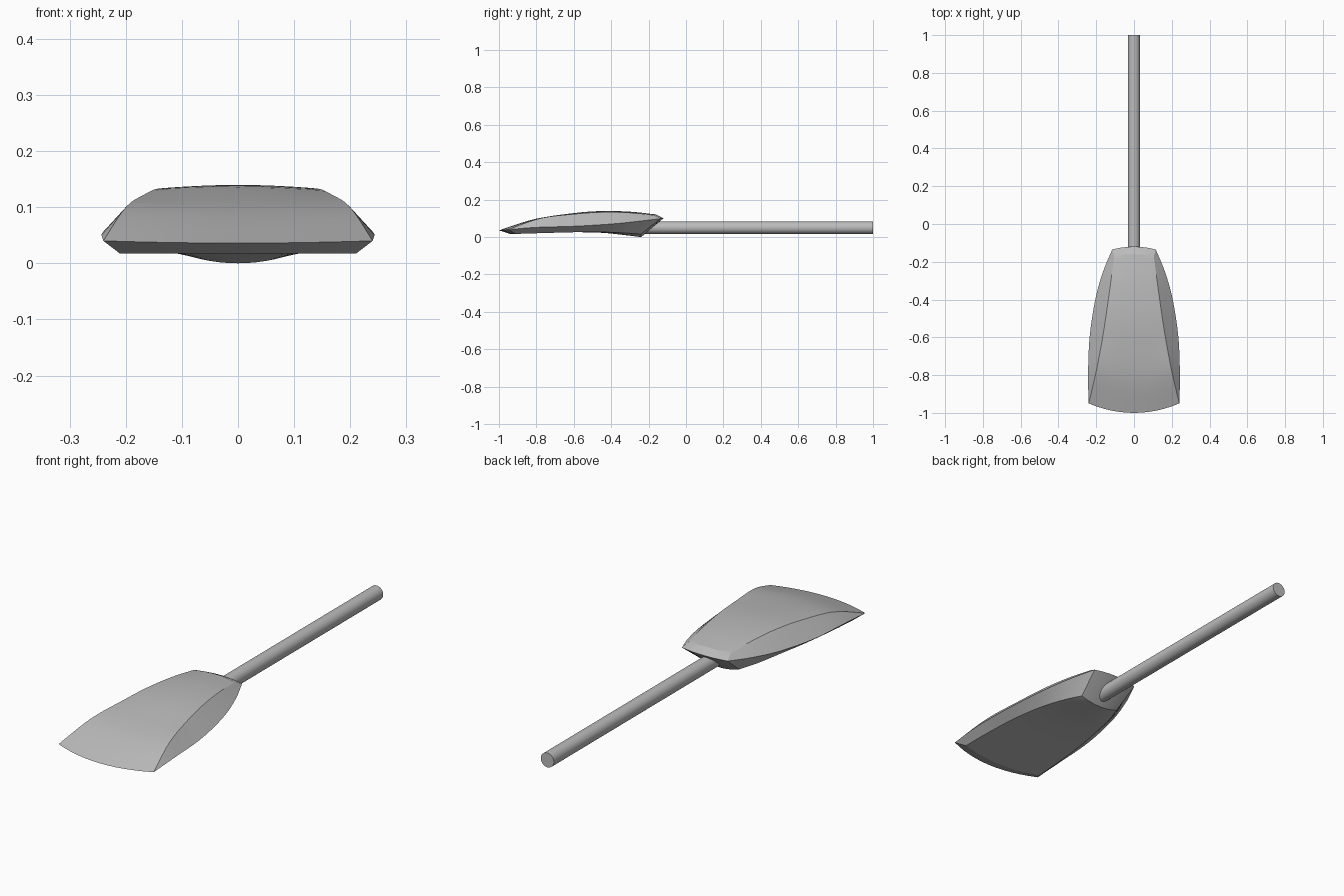
import bpy, bmesh
from math import radians, pi
from mathutils import Matrix, Vector

cube = bpy.data.objects.get("Cube")
if cube:
    bpy.data.objects.remove(cube)

grey = bpy.data.materials.new("plain grey")
grey.use_nodes = True
COLOUR = (0.5, 0.5, 0.5, 1)
grey.diffuse_color = COLOUR
grey.node_tree.nodes["Principled BSDF"].inputs["Base Color"].default_value = COLOUR

STEPS, ACROSS = 24, 12


def spline(keys, u):
    """Smooth interpolation through evenly spaced key rows."""
    s = u * (len(keys) - 1)
    i = min(int(s), len(keys) - 2)
    f = s - i
    a, b, c, d = (keys[max(0, min(len(keys) - 1, i + k))] for k in (-1, 0, 1, 2))
    return [q + 0.5 * f * (r - p + f * (2 * p - 5 * q + 4 * r - w + f * (3 * (q - r) + w - p)))
            for p, q, r, w in zip(a, b, c, d)]


def row(y, half, z, bow=0.0, rise=0.0):
    """Points across the blade, bowed in y and cambered in z at the middle."""
    pts = []
    for k in range(ACROSS + 1):
        s = 2 * k / ACROSS - 1
        c = 1 - s * s
        pts.append(Vector((half * s, y + bow * c, z + rise * c)))
    return pts


def finish(bm, name, angle):
    bmesh.ops.remove_doubles(bm, verts=bm.verts, dist=0.0002)
    bmesh.ops.recalc_face_normals(bm, faces=bm.faces)
    mesh = bpy.data.meshes.new(name)
    bm.to_mesh(mesh)
    bm.free()
    ob = bpy.data.objects.new(name, mesh)
    bpy.context.collection.objects.link(ob)
    mesh.materials.append(grey)
    bpy.ops.object.select_all(action='DESELECT')
    ob.select_set(True)
    bpy.context.view_layer.objects.active = ob
    bpy.ops.object.shade_smooth_by_angle(angle=radians(angle))
    return ob


# Guide lines from tip to back: y, half width, z, bow, rise
top_keys = [(-.95, .24, .04, -.05, -.004), (-.78, .2, .1, -.035, -.005),
            (-.6, .166, .123, -.02, .003), (-.45, .143, .133, -.01, .006),
            (-.3, .122, .13, 0, .006), (-.17, .105, .116, .01, .005)]
rim_keys = [(-.95, .24, .04), (-.8, .243, .052), (-.6, .235, .058),
            (-.4, .205, .07), (-.25, .163, .085), (-.135, .115, .099)]
base_keys = [(-.91, .21, .017, -.03, 0), (-.78, .205, .021, -.02, 0),
             (-.6, .19, .026, -.01, 0), (-.45, .165, .027, 0, -.004),
             (-.33, .135, .022, 0, -.011), (-.24, .1, .017, 0, -.017)]

# Blade: closed loops of top, rims and underside, lofted and capped
bm = bmesh.new()


def strip(a, b):
    for k in range(len(a) - 1):
        bm.faces.new((a[k], a[k + 1], b[k + 1], b[k]))


def verts(points):
    return [bm.verts.new(p) for p in points]


tops, bases, rims = [], [], []
for i in range(STEPS + 1):
    u = i / STEPS
    tops.append(verts(row(*spline(top_keys, u))))
    bases.append(verts(row(*spline(base_keys, u))))
    y, half, z = spline(rim_keys, u)
    rims.append(verts([(-half, y, z), (half, y, z)]))
for i in range(STEPS):
    strip(tops[i], tops[i + 1])
    strip(bases[i], bases[i + 1])
    for side, end in ((0, 0), (1, -1)):
        for edge in (tops, bases):
            bm.faces.new((edge[i][end], edge[i + 1][end], rims[i + 1][side], rims[i][side]))
strip(tops[0], bases[0])
back_rim = verts(row(*rim_keys[-1], .015, .002))
strip(tops[-1], back_rim)
strip(back_rim, bases[-1])
bmesh.ops.dissolve_degenerate(bm, edges=bm.edges, dist=0.0001)
finish(bm, "blade", 18)

# Handle: straight round rod set into the back of the blade
bm = bmesh.new()
start, end = -.24, 1.0
bmesh.ops.create_cone(
    bm, cap_ends=True, segments=32, radius1=.033, radius2=.033, depth=end - start,
    matrix=Matrix.Translation((0, (start + end) / 2, .05)) @ Matrix.Rotation(pi / 2, 4, 'X'))
finish(bm, "handle", 30)
